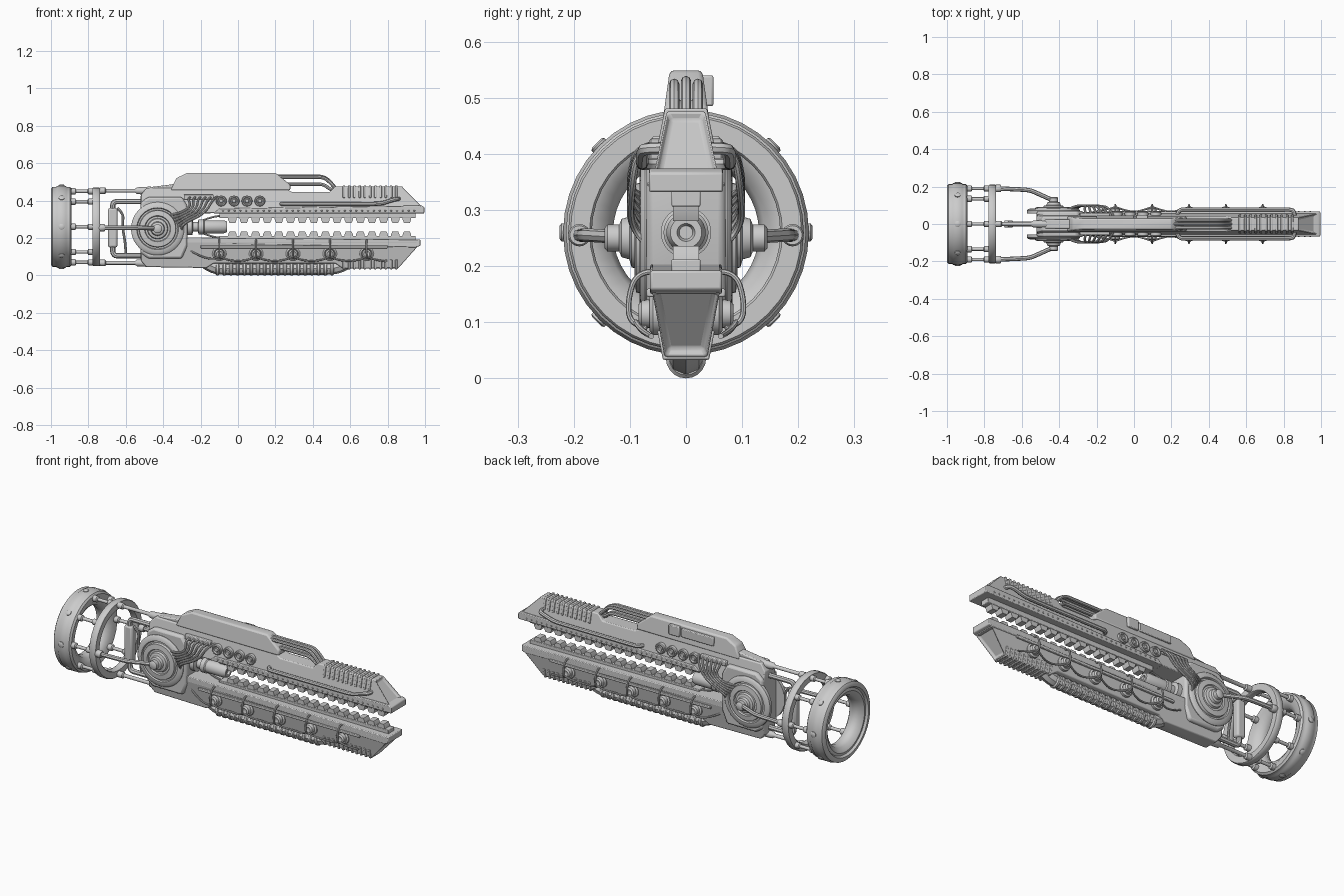
import bpy, bmesh, math
from mathutils import Vector

if "Cube" in bpy.data.objects:
    bpy.data.objects.remove(bpy.data.objects["Cube"])

CZ = 0.26  # height of the main axis


def finish(ob, bevel=0):
    bpy.ops.object.select_all(action='DESELECT')
    ob.select_set(True)
    bpy.context.view_layer.objects.active = ob
    if ob.type == 'CURVE':
        bpy.ops.object.convert(target='MESH')
        ob = bpy.context.object
    bpy.ops.object.shade_smooth_by_angle(angle=math.radians(40))
    if bevel:
        m = ob.modifiers.new("bevel", 'BEVEL')
        m.width, m.segments, m.limit_method = bevel, 2, 'ANGLE'
    return ob


def from_bm(name, bm, bevel=0):
    bmesh.ops.recalc_face_normals(bm, faces=bm.faces)
    me = bpy.data.meshes.new(name)
    bm.to_mesh(me)
    bm.free()
    ob = bpy.data.objects.new(name, me)
    bpy.context.collection.objects.link(ob)
    return finish(ob, bevel)


def add_prism(bm, outline, width, y=0):
    """Side outline in x,z; half width is a function of z."""
    a = [bm.verts.new((x, y - width(z), z)) for x, z in outline]
    b = [bm.verts.new((x, y + width(z), z)) for x, z in outline]
    bm.faces.new(a)
    bm.faces.new(b)
    n = len(a)
    return [bm.faces.new((a[i], a[(i + 1) % n], b[(i + 1) % n], b[i])) for i in range(n)]


def prism(name, outline, width, bevel=0.006, inset=None, y=0):
    bm = bmesh.new()
    faces = add_prism(bm, outline, width, y)
    bmesh.ops.recalc_face_normals(bm, faces=bm.faces)
    if inset is not None:
        bmesh.ops.inset_individual(bm, faces=[faces[inset]], thickness=0.012, depth=-0.015)
    return from_bm(name, bm, bevel)


def rect(x0, x1, z0, z1):
    return [(x0, z0), (x1, z0), (x1, z1), (x0, z1)]


def add_lathe(bm, profile, base, axis, seg=24, closed=False):
    """Spin (radius, height) points round an axis starting at base."""
    q = Vector((0, 0, 1)).rotation_difference(Vector(axis))
    rings = []
    for r, h in profile:
        rings.append([bm.verts.new(Vector(base) + q @ Vector((
            r * math.cos(t * math.tau / seg), r * math.sin(t * math.tau / seg), h))) for t in range(seg)])
    pairs = list(zip(rings, rings[1:]))
    if closed:
        pairs.append((rings[-1], rings[0]))
    else:
        bm.faces.new(rings[0])
        bm.faces.new(rings[-1])
    for a, b in pairs:
        for i in range(seg):
            j = (i + 1) % seg
            bm.faces.new((a[i], a[j], b[j], b[i]))


def lathe(name, profile, base, axis, seg=32, closed=False):
    bm = bmesh.new()
    add_lathe(bm, profile, base, axis, seg, closed)
    return from_bm(name, bm)


def tube(name, paths, r):
    cu = bpy.data.curves.new(name, 'CURVE')
    cu.dimensions, cu.bevel_depth, cu.bevel_resolution = '3D', r, 2
    cu.use_fill_caps = True
    for pts in paths:
        sp = cu.splines.new('NURBS')
        sp.points.add(len(pts) - 1)
        for p, c in zip(sp.points, pts):
            p.co = (*c, 1)
        sp.order_u, sp.use_endpoint_u, sp.resolution_u = 3, True, 5
    ob = bpy.data.objects.new(name, cu)
    bpy.context.collection.objects.link(ob)
    return finish(ob)


# Rear rings, connecting rods and studs
lathe("rear_ring", [(.203, 0), (.214, .008), (.214, .028), (.219, .034), (.219, .078), (.214, .084), (.214, .102),
                    (.203, .11), (.17, .105), (.14, .085), (.13, .055), (.14, .025), (.165, .008), (.18, .012),
                    (.188, 0)], (-1, 0, CZ), (1, 0, 0), 40, True)
lathe("front_ring", [(.172, 0), (.206, 0), (.21, .005), (.21, .034), (.206, .039), (.172, .039), (.168, .034),
                     (.168, .005)], (-.778, 0, CZ), (1, 0, 0), 40, True)
rods, studs = bmesh.new(), bmesh.new()
for k in range(8):
    c, s = math.cos(k * math.pi / 4), math.sin(k * math.pi / 4)
    add_lathe(rods, [(.017, 0), (.017, .025), (.009, .03), (.009, .09), (.016, .095), (.016, .12)],
              (-.895, .19 * c, CZ + .19 * s), (1, 0, 0), 12)
    add_lathe(studs, [(.016, 0), (.016, .012), (.012, .015)], (-.943, .21 * c, CZ + .21 * s), (0, c, s), 16)
from_bm("ring_rods", rods)
from_bm("ring_studs", studs)

# Rods from the rings to the body, above and below
for n, s in (("upper", 1), ("lower", -1)):
    lathe(n + "_strut", [(.017, 0), (.017, .03), (.01, .035), (.01, .19), (.018, .2), (.022, .27), (.014, .32)],
          (-.74, 0, CZ + s * .193), (1, 0, 0), 16)

# Rear handle
tube("handle_frame", [[(-.5, 0, .395), (-.62, 0, .395), (-.67, 0, .395), (-.67, 0, .35), (-.67, 0, .17),
                       (-.67, 0, .105), (-.62, 0, .105), (-.5, 0, .105)]], .014)
prism("handle_grip", rect(-.695, -.645, .15, .36), lambda z: .02, .01)
tube("handle_trigger", [[(-.645, 0, .36), (-.61, 0, .33), (-.62, 0, .27), (-.6, 0, .16), (-.6, 0, .105)]], .007)


def upper_w(z):
    return .034 + (.478 - z) * .2


def lower_w(z):
    return .038 + (z - .037) * .19


# Main body and the two long arms
prism("body_core", [(-.52, .12), (-.48, .09), (-.3, .09), (-.27, .16), (-.27, .37), (-.3, .42), (-.48, .42),
                    (-.52, .39)], lambda z: .07, .012)
prism("upper_arm", [(-.52, .33), (-.52, .43), (-.49, .467), (.25, .467), (.29, .445), (.49, .445), (.52, .476),
                    (.88, .476), (.985, .37), (.985, .34)], upper_w, .005, 7)
prism("lower_arm", [(-.52, .18), (-.52, .08), (-.49, .045), (-.17, .04), (-.13, .065), (.52, .065), (.56, .038),
                    (.86, .038), (.96, .15), (.96, .18)], lower_w, .005, 7)
prism("top_cover", [(-.36, .455), (-.33, .52), (-.27, .549), (.2, .549), (.28, .485), (.28, .455)],
      lambda z: .029 + (.549 - z) * .14, .008)
prism("cover_rear_fairing", [(-.5, .45), (-.47, .472), (-.33, .49), (-.28, .45)], lambda z: .025, .006)

# Rails, tooth racks and teeth
prism("upper_rail", [(-.13, .332), (.996, .332), (.996, .366), (.98, .374), (-.1, .358)],
      lambda z: .066, .004)
prism("lower_rail", [(-.285, .203), (.975, .192), (.975, .158), (.95, .15), (-.285, .172)],
      lambda z: .064, .004)
prism("upper_rack", rect(-.1, .95, .306, .335), lambda z: .026, .003)
prism("lower_rack", rect(-.1, .95, .19, .212), lambda z: .026, .003)
for n, z0, z1 in (("upper", .312, .28), ("lower", .205, .236)):
    bm = bmesh.new()
    for i in range(16):
        x = -.03 + i * .0622
        add_prism(bm, [(x - .024, z0), (x + .024, z0), (x + .022, (z0 + z1) / 2), (x + .015, z1),
                       (x - .015, z1), (x - .022, (z0 + z1) / 2)], lambda z: .023)
    from_bm(n + "_teeth", bm)

# Ribs on the arm ends
for n, w, z0, z1 in (("upper", upper_w, .415, .481), ("lower", lower_w, .033, .085)):
    bm = bmesh.new()
    for i in range(11):
        x = .56 + i * .028
        add_prism(bm, rect(x, x + .013, z0, z1), lambda z: w(z) + .004)
    from_bm(n + "_ribs", bm, .003)

# Ribbed hose under the body
tube("belly_hose", [[(-.19, 0, .08), (-.15, 0, .05), (-.1, 0, .036), (0, 0, .036), (.4, 0, .036), (.5, 0, .036),
                     (.56, 0, .05), (.62, 0, .09)]], .033)
bm = bmesh.new()
for i in range(18):
    add_lathe(bm, [(.03, 0), (.036, .006), (.036, .016), (.03, .022)], (-.12 + i * .036, 0, .036), (1, 0, 0), 20)
from_bm("hose_rings", bm)

# Pipes bridging the top
tube("top_pipes", [[(.18, y, z), (.3, y, z), (.4, y, z), (.46, y, z), (.5, y, z - .035), (.53, y, .455)]
                   for y, z in ((-.021, .525), (0, .53), (.021, .525), (-.012, .488), (.012, .488))], .009)

# Emitter between the arms
lathe("emitter", [(.045, 0), (.045, .03), (.026, .035), (.026, .06), (.04, .065), (.04, .09), (.035, .095),
                  (.035, .2), (.028, .217), (.016, .217), (.012, .205)], (-.275, 0, CZ), (1, 0, 0))
for s in (1, -1):
    tube("emitter_fin", [[(-.2, 0, CZ + s * .03), (-.15, 0, CZ + s * .05), (-.09, 0, CZ + s * .06),
                          (-.06, 0, CZ + s * .06)]], .005)

# Control boxes on the far side of the cover
prism("control_box", rect(-.2, 0, .488, .535), lambda z: .012, .004, y=.034)
prism("control_switch", rect(.01, .075, .485, .54), lambda z: .012, .004, y=.037)

# Everything that repeats on both sides
for side, s in (("near", -1), ("far", 1)):
    out = (0, s, 0)
    # Pivot disc with stepped rings and a boss
    lathe(side + "_pivot_disc", [(.142, 0), (.142, .018), (.134, .026), (.112, .028), (.108, .02), (.1, .02),
                                 (.097, .034), (.07, .037), (.066, .03), (.056, .03), (.052, .042), (.038, .046),
                                 (.034, .06), (.024, .064), (.024, .085), (.018, .09)],
          (-.43, s * .055, .25), out, 40)
    # Side strut from the ring to the pivot
    tube(side + "_side_strut", [[(-.74, s * .19, .255), (-.6, s * .185, .255), (-.555, s * .18, .255),
                                 (-.53, s * .17, .255), (-.43, s * .125, .252)]], .012)
    lathe(side + "_strut_collar", [(.017, 0), (.02, .005), (.02, .03), (.017, .035)],
          (-.745, s * .19, .255), (1, 0, 0), 16)
    # Cables from the pivot to the upper arm
    tube(side + "_pivot_cables", [[(-.36 + .012 * i, s * .075, .325 - .016 * i), (-.31, s * .1, .33 - .012 * i),
                                   (-.25 + .015 * i, s * .098, .37 - .008 * i),
                                   (-.27 + .028 * i, s * .085, .415), (-.25 + .028 * i, s * .04, .42)]
                                  for i in range(6)], .0065)
    prism(side + "_cable_socket", rect(-.29, -.13, .405, .432), lambda z: .012, .004, y=s * .048)
    # Round ports on the upper arm
    bm = bmesh.new()
    for i in range(4):
        add_lathe(bm, [(.029, 0), (.029, .018), (.025, .022), (.02, .022), (.017, .014), (.012, .014), (.009, .019)],
                  (-.09 + .069 * i, s * .044, .398), out, 20)
    from_bm(side + "_ports", bm)
    # Long pipe along the upper arm
    tube(side + "_arm_pipe", [[(.23, s * .04, .382), (.235, s * .078, .382), (.29, s * .078, .382),
                               (.72, s * .078, .382), (.77, s * .078, .385), (.83, s * .078, .405),
                               (.86, s * .07, .41), (.86, s * .03, .41)]], .011)
    # Rivets along the rail
    bm = bmesh.new()
    for i in range(34):
        add_lathe(bm, [(.006, 0), (.003, .004)], (-.08 + i * .031, s * .065, .346), out, 6)
    from_bm(side + "_rivets", bm)
    # Lamp mounts, hoops and hanging cable on the lower arm
    bm, hoops, cable = bmesh.new(), [], [(-.26, s * .05, .135), (-.2, s * .07, .1)]
    for i in range(5):
        x = -.1 + .197 * i
        add_lathe(bm, [(.038, 0), (.038, .014), (.03, .02), (.026, .016), (.024, .034), (.016, .04), (.01, .036)],
                  (x, s * .045, .115), out, 20)
        hoops.append([(x, s * .06, .19), (x, s * .088, .19), (x, s * .104, .14), (x, s * .1, .095),
                      (x + .01, s * .07, .09)])
        cable += [(x - .03, s * .08, .085), (x, s * .092, .105), (x + .03, s * .08, .085), (x + .1, s * .062, .075)]
    from_bm(side + "_lamp_mounts", bm)
    tube(side + "_lamp_hoops", hoops, .005)
    tube(side + "_lamp_cable", [cable], .005)
    # Ledge over the lamps
    prism(side + "_lamp_ledge", rect(-.2, .8, .145, .16), lambda z: .01, .003, y=s * .06)
